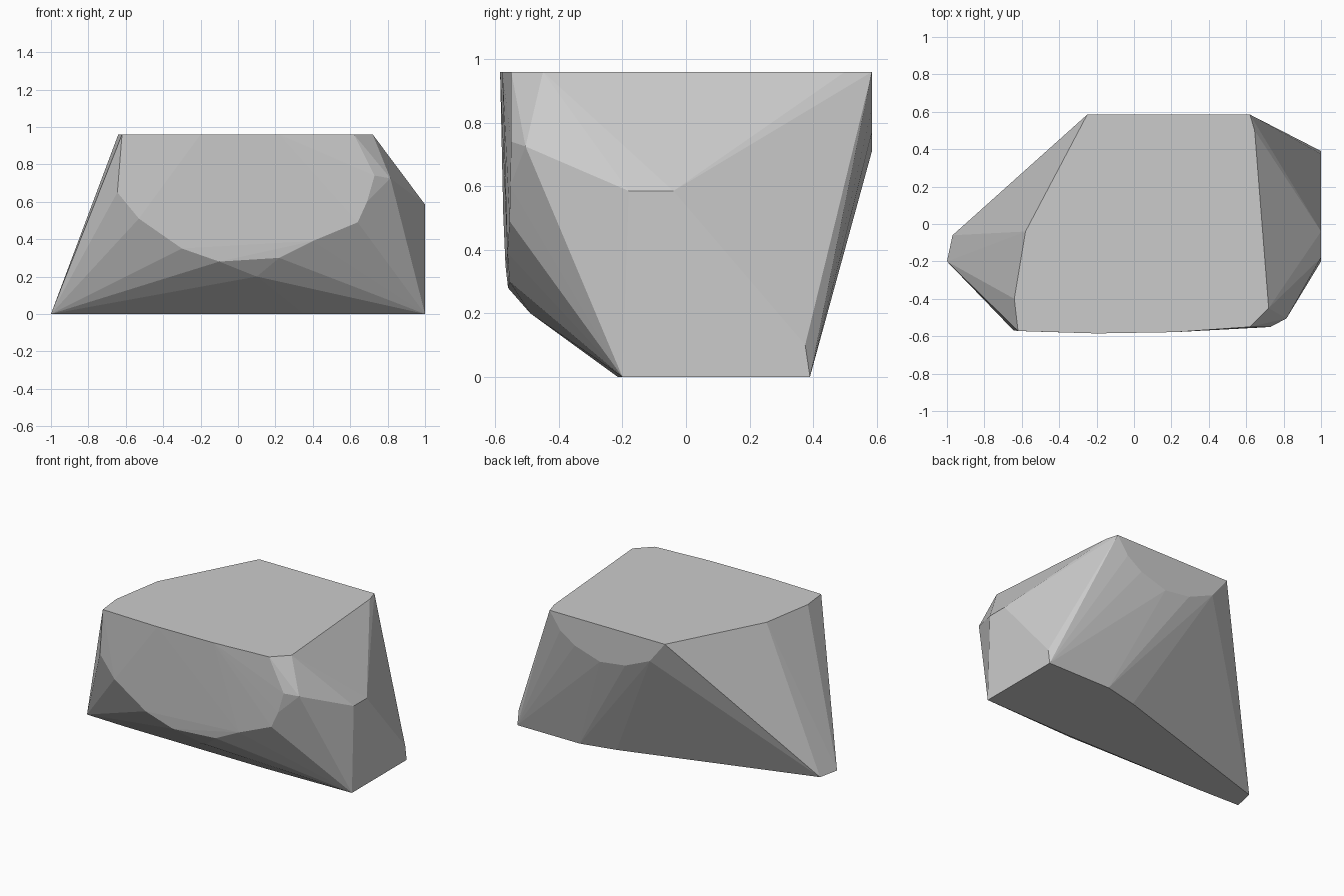
import bpy
import bmesh
import math

if "Cube" in bpy.data.objects:
    bpy.data.objects.remove(bpy.data.objects["Cube"])

HEIGHT = 0.96

# Flat top outline (x, y)
top = [(-0.25, 0.585), (0.62, 0.585), (0.645, 0.5), (0.72, -0.45), (0.62, -0.55),
       (0.22, -0.578), (-0.2, -0.585), (-0.62, -0.572), (-0.64, -0.4), (-0.58, -0.04)]

# Flat underside outline (x, y)
base = [(-1, -0.2), (-0.7, -0.21), (0.35, -0.215), (1, -0.2),
        (1, 0.39), (0.53, 0.39), (0.29, 0.335), (-0.97, -0.06)]

# Curved lower rim of the upright back face (x, z)
back_rim = [(0.54, 0.845), (0.43, 0.77), (0.24, 0.71), (0.05, 0.735), (-0.136, 0.815)]

# Worn lower rim of the front face (x, y, z)
front_rim = [(-0.645, -0.568, 0.65), (-0.53, -0.575, 0.51), (-0.3, -0.568, 0.35),
             (-0.1, -0.56, 0.28), (0.1, -0.49, 0.2), (0.22, -0.555, 0.30),
             (0.4, -0.562, 0.39), (0.64, -0.555, 0.49), (0.69, -0.553, 0.6),
             (0.73, -0.55, 0.74), (0.815, -0.505, 0.725)]

# Upper corners of the upright right end (y, z)
right_end = [(-0.18, 0.585), (-0.04, 0.585), (0.375, 0.1)]

points = [(x, y, HEIGHT) for x, y in top]
points += [(x, y, 0) for x, y in base]
points += [(x, 0.585, z) for x, z in back_rim]
points += front_rim
points += [(1, y, z) for y, z in right_end]

# Wrap the outlines into one faceted boulder
bm = bmesh.new()
for p in points:
    bm.verts.new(p)
result = bmesh.ops.convex_hull(bm, input=bm.verts[:])
unused = {g for g in result["geom_interior"] + result["geom_unused"]
          if isinstance(g, bmesh.types.BMVert)}
bmesh.ops.delete(bm, geom=list(unused), context='VERTS')
bmesh.ops.dissolve_limit(bm, angle_limit=math.radians(0.5),
                         verts=bm.verts[:], edges=bm.edges[:])
bmesh.ops.recalc_face_normals(bm, faces=bm.faces[:])

mesh = bpy.data.meshes.new("boulder")
bm.to_mesh(mesh)
bm.free()

stone = bpy.data.materials.new("stone grey")
stone.diffuse_color = (0.6, 0.6, 0.6, 1)
stone.use_nodes = True
stone.node_tree.nodes["Principled BSDF"].inputs["Base Color"].default_value = stone.diffuse_color
mesh.materials.append(stone)

boulder = bpy.data.objects.new("boulder", mesh)
bpy.context.collection.objects.link(boulder)
